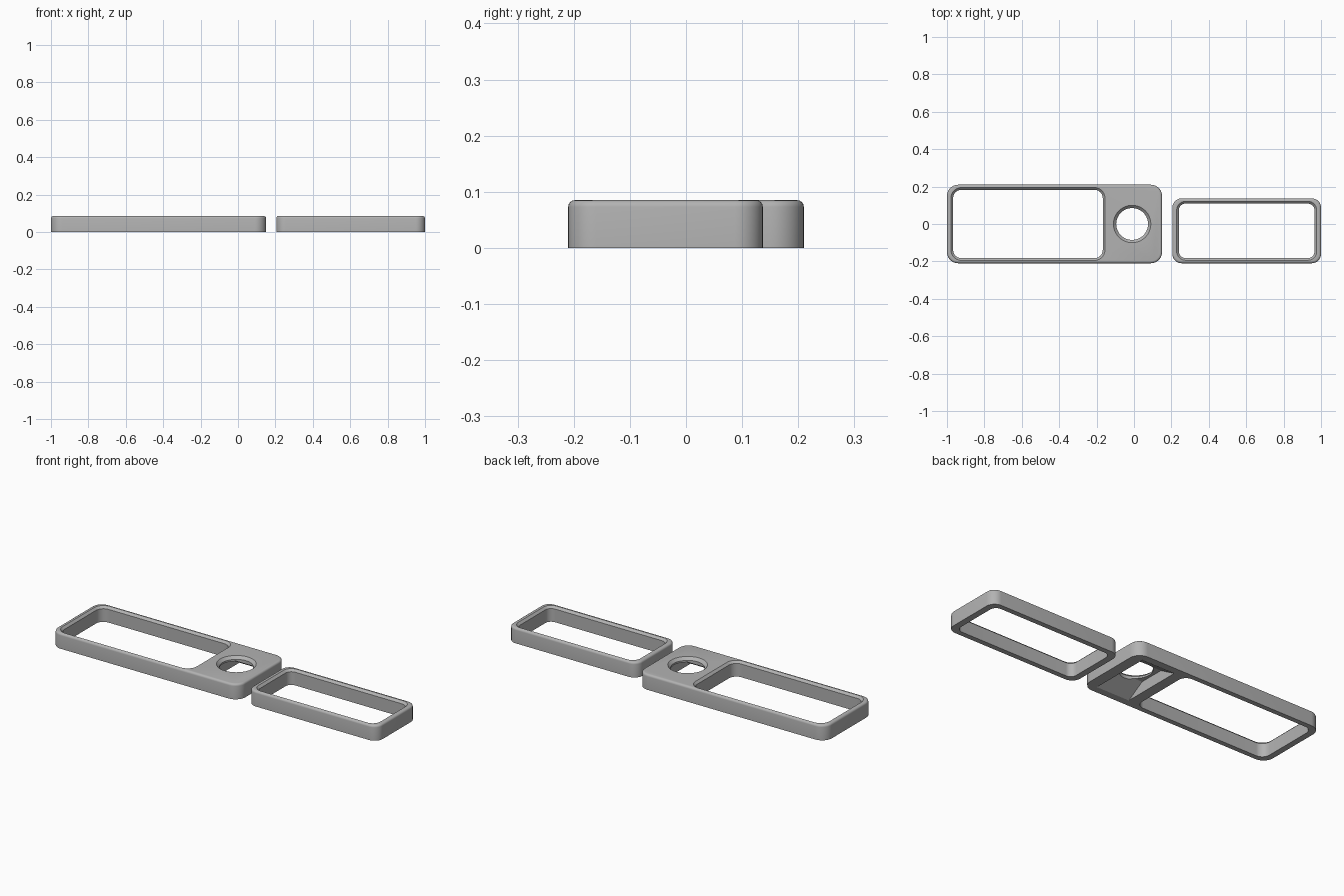
import bpy, bmesh, math

cube = bpy.data.objects.get("Cube")
if cube:
    bpy.data.objects.remove(cube)

HEIGHT = 0.085

grey = bpy.data.materials.new("plain grey")
grey.use_nodes = True
GREY = (0.45, 0.45, 0.45, 1)
grey.diffuse_color = GREY
grey.node_tree.nodes["Principled BSDF"].inputs["Base Color"].default_value = GREY


def rounded_rect(x0, x1, y0, y1, r, steps=10):
    """Outline of a rectangle with rounded corners."""
    pts = []
    corners = [(x1 - r, y1 - r), (x0 + r, y1 - r), (x0 + r, y0 + r), (x1 - r, y0 + r)]
    for i, (cx, cy) in enumerate(corners):
        for k in range(steps + 1):
            a = math.pi / 2 * (i + k / steps)
            pts.append((cx + r * math.cos(a), cy + r * math.sin(a)))
    return pts


def circle(cx, cy, r, n=64):
    return [(cx + r * math.cos(2 * math.pi * i / n), cy + r * math.sin(2 * math.pi * i / n))
            for i in range(n)]


def loft(name, layers):
    """Closed solid through a stack of (outline, z) layers."""
    bm = bmesh.new()
    rings = [[bm.verts.new((x, y, z)) for x, y in pts] for pts, z in layers]
    bm.faces.new(rings[0][::-1])
    bm.faces.new(rings[-1])
    n = len(rings[0])
    for low, high in zip(rings, rings[1:]):
        for i in range(n):
            j = (i + 1) % n
            bm.faces.new((low[i], low[j], high[j], high[i]))
    bmesh.ops.recalc_face_normals(bm, faces=bm.faces)
    mesh = bpy.data.meshes.new(name)
    bm.to_mesh(mesh)
    bm.free()
    mesh.materials.append(grey)
    obj = bpy.data.objects.new(name, mesh)
    bpy.context.collection.objects.link(obj)
    return obj


def slab(name, x0, x1, y0, y1, r, fillet=0.012, steps=4):
    """Rounded plate with a filleted top edge."""
    layers = [(rounded_rect(x0, x1, y0, y1, r), 0)]
    for k in range(steps + 1):
        a = math.pi / 2 * k / steps
        d = fillet * (1 - math.cos(a))
        layers.append((rounded_rect(x0 + d, x1 - d, y0 + d, y1 - d, r - d),
                       HEIGHT - fillet + fillet * math.sin(a)))
    return loft(name, layers)


def window_cutter(name, x0, x1, y0, y1, r, lip=0.012):
    """Through opening that widens to a shallow recess at the top."""
    inner = rounded_rect(x0, x1, y0, y1, r)
    outer = rounded_rect(x0 - lip, x1 + lip, y0 - lip, y1 + lip, r + lip)
    return loft(name, [(inner, -0.05), (inner, HEIGHT - lip), (outer, HEIGHT), (outer, HEIGHT + 0.05)])


def cut(obj, *cutters):
    bpy.context.view_layer.objects.active = obj
    for c in cutters:
        mod = obj.modifiers.new(c.name, 'BOOLEAN')
        mod.operation = 'DIFFERENCE'
        mod.solver = 'EXACT'
        mod.object = c
        bpy.ops.object.modifier_apply(modifier=mod.name)
        bpy.data.objects.remove(c)
    bpy.ops.object.select_all(action='DESELECT')
    obj.select_set(True)
    bpy.ops.object.shade_smooth_by_angle(angle=math.radians(30))


# Large frame with a window, a round hole and a tapered pocket underneath
large = slab("large_frame", -1, 0.15, -0.21, 0.21, 0.06)
window = window_cutter("large_window", -0.967, -0.167, -0.183, 0.183, 0.045)
HX = -0.01
hole = loft("round_hole", [(circle(HX, 0, 0.085), -0.05), (circle(HX, 0, 0.085), HEIGHT - 0.015),
                           (circle(HX, 0, 0.1), HEIGHT), (circle(HX, 0, 0.1), HEIGHT + 0.05)])


def pocket_outline(half_y):
    return [(HX - 0.1, -half_y), (HX + 0.1, -half_y), (HX + 0.1, half_y), (HX - 0.1, half_y)]


pocket = loft("tapered_pocket", [(pocket_outline(0.18), -0.01), (pocket_outline(0.17), 0),
                                 (pocket_outline(0.07), 0.06)])
cut(large, window, hole, pocket)

# Small frame with one window
small = slab("small_frame", 0.205, 1, -0.21, 0.137, 0.05)
cut(small, window_cutter("small_window", 0.24, 0.965, -0.182, 0.109, 0.035))
